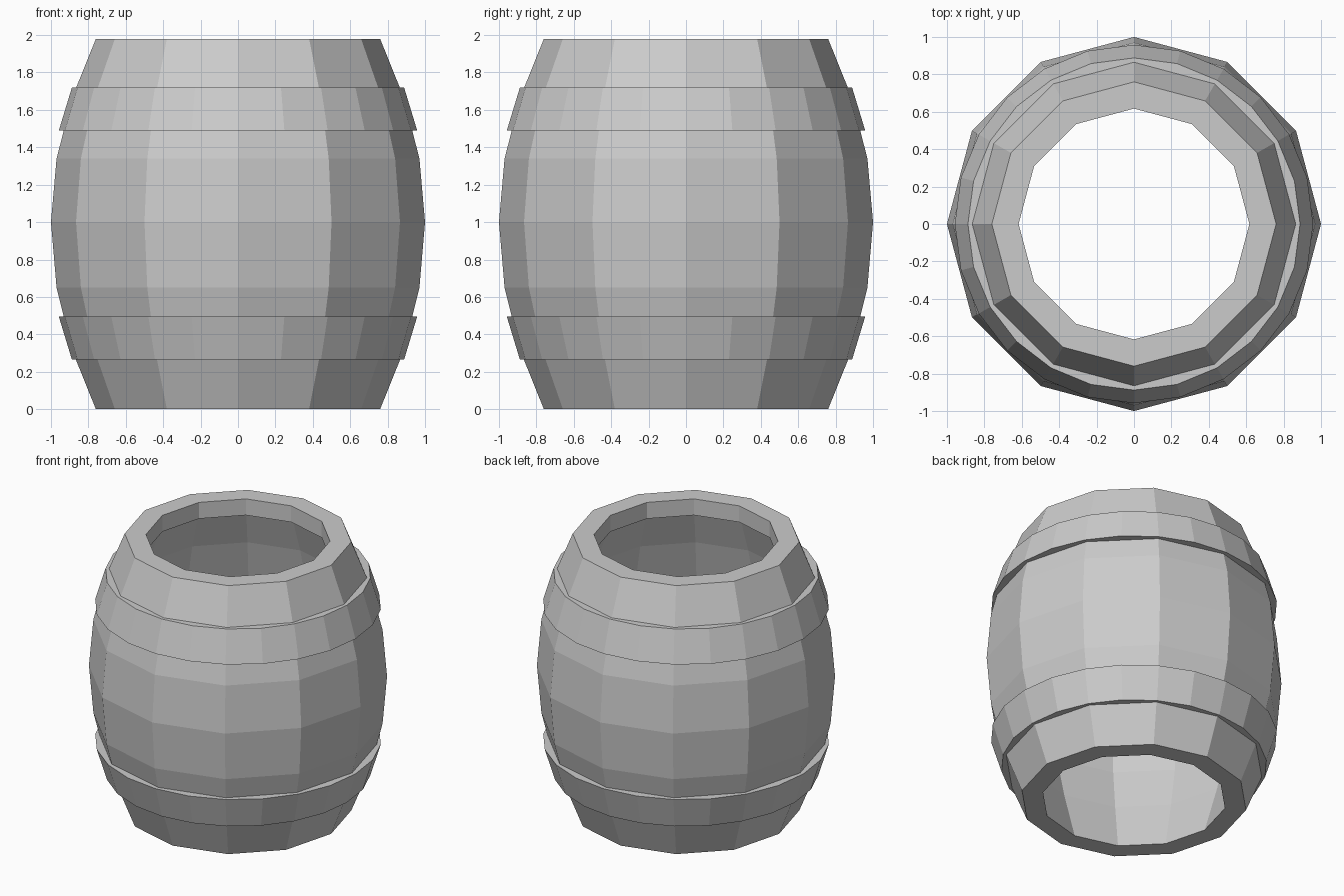
import bpy
from math import cos, sin, tau

if "Cube" in bpy.data.objects:
    bpy.data.objects.remove(bpy.data.objects["Cube"])


def lathe(name, profile, sides):
    """Revolve a closed (radius, z) profile, listed counter-clockwise, around z."""
    n = len(profile)
    verts = [(r * cos(tau * s / sides), r * sin(tau * s / sides), z)
             for s in range(sides) for r, z in profile]
    faces = []
    for s in range(sides):
        a, b = s * n, ((s + 1) % sides) * n
        for i in range(n):
            j = (i + 1) % n
            faces.append((a + i, b + i, b + j, a + j))
    mesh = bpy.data.meshes.new(name)
    mesh.from_pydata(verts, [], faces)
    mesh.update()
    obj = bpy.data.objects.new(name, mesh)
    bpy.context.collection.objects.link(obj)
    return obj


# Staved body: bulging outside, flat rims, open hollow with a lip at the top
outer = [(0.76, 0), (0.885, 0.31), (0.97, 0.65), (1.0, 1.0),
         (0.97, 1.34), (0.885, 1.67), (0.76, 1.98)]
inner = [(0.617, 1.98), (0.617, 1.86), (0.64, 1.86), (0.725, 1.61), (0.80, 1.31),
         (0.825, 1.0), (0.80, 0.67), (0.725, 0.36), (0.617, 0)]
lathe("barrel_body", outer + inner, 12)

# Hoops, flaring towards the middle and sunk into the staves
lathe("lower_hoop", [(0.81, 0.265), (0.888, 0.265), (0.958, 0.495), (0.88, 0.495)], 24)
lathe("upper_hoop", [(0.88, 1.49), (0.958, 1.49), (0.888, 1.72), (0.81, 1.72)], 24)
